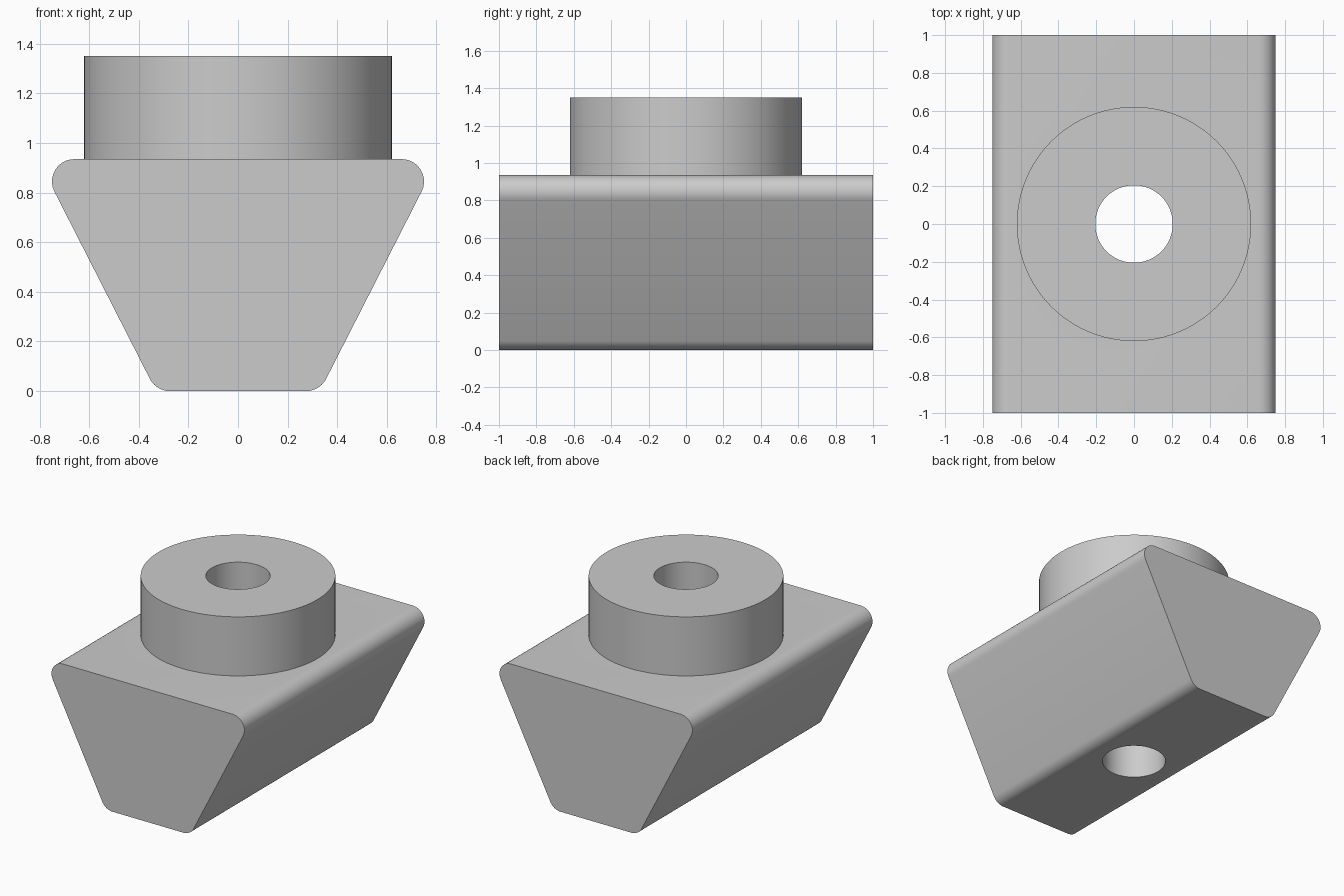
import bpy
import bmesh
from math import cos, sin, radians

old = bpy.data.objects.get("Cube")
if old:
    bpy.data.objects.remove(old, do_unlink=True)

HEIGHT, TOP, HALF_LENGTH = 1.35, 0.935, 1.0
BOSS_RADIUS, BORE_RADIUS = 0.62, 0.205
FILLET = 0.09
FLANK = 27          # lean of the sloping sides from vertical, in degrees
STEPS = 10          # segments per rounded corner

grey = bpy.data.materials.new("plain grey")
grey.use_nodes = True
colour = (0.6, 0.6, 0.6, 1)
grey.diffuse_color = colour
grey.node_tree.nodes["Principled BSDF"].inputs["Base Color"].default_value = colour


def arc(cx, cz, start, end):
    """Points of one rounded corner in the x-z plane."""
    angles = [radians(start + (end - start) * i / STEPS) for i in range(STEPS + 1)]
    return [(cx + FILLET * cos(a), cz + FILLET * sin(a)) for a in angles]


def cylinder(name, radius, bottom, top):
    bpy.ops.mesh.primitive_cylinder_add(
        vertices=96, radius=radius, depth=top - bottom,
        location=(0, 0, (bottom + top) / 2))
    obj = bpy.context.object
    obj.name = name
    obj.data.materials.append(grey)
    return obj


# Wedge block: rounded trapezoid, mirrored about x = 0 and extruded along y
right = arc(0.275, FILLET, -90, -FLANK) + arc(0.66, TOP - FILLET, -FLANK, 90)
outline = right + [(-x, z) for x, z in reversed(right)]
bm = bmesh.new()
face = bm.faces.new([bm.verts.new((x, -HALF_LENGTH, z)) for x, z in outline])
extruded = bmesh.ops.extrude_face_region(bm, geom=[face], use_keep_orig=True)
moved = [v for v in extruded["geom"] if isinstance(v, bmesh.types.BMVert)]
bmesh.ops.translate(bm, verts=moved, vec=(0, 2 * HALF_LENGTH, 0))
bmesh.ops.recalc_face_normals(bm, faces=bm.faces)
mesh = bpy.data.meshes.new("wedge_block")
bm.to_mesh(mesh)
bm.free()
block = bpy.data.objects.new("wedge_block", mesh)
bpy.context.collection.objects.link(block)
mesh.materials.append(grey)

# Round boss fused on top, then a bore right through both
boss = cylinder("round_boss", BOSS_RADIUS, TOP - 0.2, HEIGHT)
bore = cylinder("bore_cutter", BORE_RADIUS, -0.1, HEIGHT + 0.1)

bpy.ops.object.select_all(action="DESELECT")
block.select_set(True)
bpy.context.view_layer.objects.active = block
for tool, operation in ((boss, "UNION"), (bore, "DIFFERENCE")):
    tool.hide_render = True
    mod = block.modifiers.new(operation.title(), "BOOLEAN")
    mod.object = tool
    mod.operation = operation
    mod.solver = "EXACT"
    bpy.ops.object.modifier_apply(modifier=mod.name)
    bpy.data.objects.remove(tool, do_unlink=True)

bpy.ops.object.shade_smooth_by_angle(angle=radians(30))
